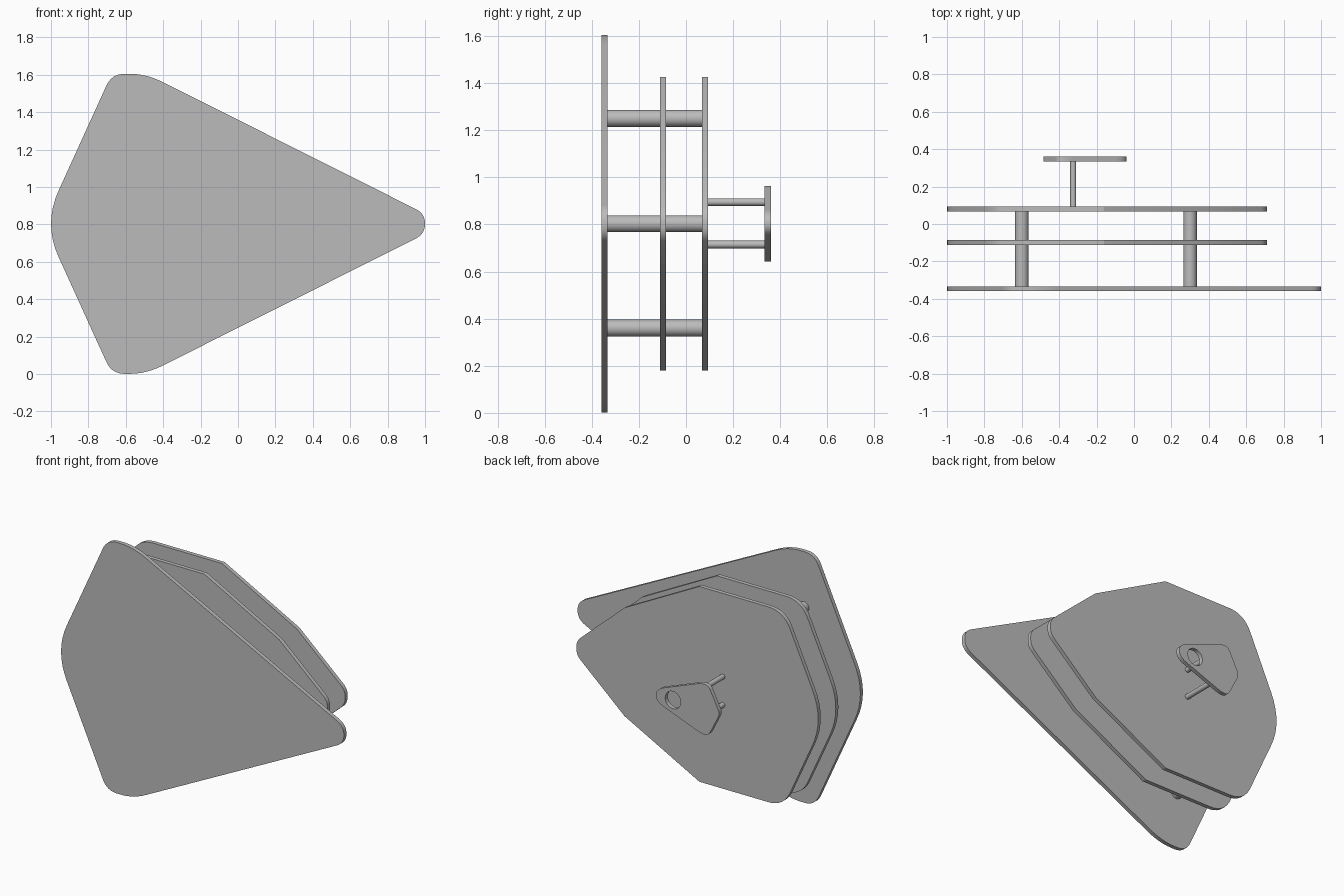
import bpy
import math
from mathutils import Vector

cube = bpy.data.objects.get("Cube")
if cube:
    bpy.data.objects.remove(cube, do_unlink=True)

MID = 0.803  # height of the symmetry line

grey = bpy.data.materials.new("plain_grey")
grey.use_nodes = True
colour = (0.5, 0.5, 0.5, 1)
grey.diffuse_color = colour
grey.node_tree.nodes["Principled BSDF"].inputs["Base Color"].default_value = colour


def finish(obj, name):
    """Name, colour and smooth the active object."""
    obj.name = name
    obj.data.materials.clear()
    obj.data.materials.append(grey)
    bpy.ops.object.select_all(action='DESELECT')
    obj.select_set(True)
    bpy.context.view_layer.objects.active = obj
    bpy.ops.object.shade_smooth_by_angle(angle=math.radians(25))


def rounded_outline(half, steps=8):
    """Mirror a half outline (x, height above middle, corner trim) and round it."""
    corners = half + [(x, -h, t) for x, h, t in reversed(half) if h > 0]
    pts = [Vector((x, h)) for x, h, _ in corners]
    out = []
    for i, (_, _, trim) in enumerate(corners):
        p, before, after = pts[i], pts[i - 1], pts[(i + 1) % len(pts)]
        if trim == 0:
            out.append(p)
            continue
        a = p + (before - p).normalized() * min(trim, (before - p).length * 0.49)
        b = p + (after - p).normalized() * min(trim, (after - p).length * 0.49)
        for s in range(steps + 1):
            t = s / steps
            out.append(a * (1 - t) ** 2 + p * 2 * t * (1 - t) + b * t ** 2)
    return out


def plate(name, half, y, thickness, hole=None):
    """Flat upright plate, with an optional round hole (x, height, radius)."""
    curve = bpy.data.curves.new(name, 'CURVE')
    curve.dimensions = '2D'
    curve.fill_mode = 'BOTH'
    curve.extrude = thickness / 2
    loops = [rounded_outline(half)]
    if hole:
        hx, hh, r = hole
        turns = [math.tau * i / 32 for i in range(32)]
        loops.append([Vector((hx + r * math.cos(a), hh + r * math.sin(a))) for a in turns])
    for loop in loops:
        spline = curve.splines.new('POLY')
        spline.points.add(len(loop) - 1)
        for point, co in zip(spline.points, loop):
            point.co = (co.x, co.y, 0, 1)
        spline.use_cyclic_u = True
    obj = bpy.data.objects.new(name, curve)
    bpy.context.collection.objects.link(obj)
    obj.location = (0, y, MID)
    obj.rotation_euler.x = math.pi / 2
    bpy.ops.object.select_all(action='DESELECT')
    obj.select_set(True)
    bpy.context.view_layer.objects.active = obj
    bpy.ops.object.convert(target='MESH')
    finish(bpy.context.object, name)


def rod(name, x, z, radius, y0, y1):
    bpy.ops.mesh.primitive_cylinder_add(
        vertices=32, radius=radius, depth=y1 - y0,
        location=(x, (y0 + y1) / 2, z), rotation=(math.pi / 2, 0, 0))
    finish(bpy.context.object, name)


# Outlines: upper half from the left tip over the top to the nose
front_half = [(-1.04, 0, 0.195), (-0.675, 0.802, 0.07),
              (-0.49, 0.802, 0.1), (1.0, 0.054, 0.055)]
inner_half = [(-1.04, 0, 0.195), (-0.755, 0.624, 0.11),
              (-0.16, 0.624, 0), (0.37, 0.346, 0), (0.71, 0.045, 0.04)]
small_half = [(-0.492, 0, 0.03), (-0.41, 0.161, 0.03),
              (-0.36, 0.161, 0.04), (-0.04, 0.04, 0.06)]

# Plates
plate("front_plate", front_half, -0.346, 0.026)
plate("middle_plate", inner_half, -0.098, 0.026)
plate("back_plate", inner_half, 0.08, 0.026)
plate("small_rear_plate", small_half, 0.347, 0.026, hole=(-0.16, 0, 0.055))

# Spacer rods through the three large plates
for label, x, z in (("upper", -0.6, 1.25), ("lower", -0.6, 0.36), ("nose", 0.3, MID)):
    rod(label + "_spacer_rod", x, z, 0.036, -0.34, 0.075)

# Thin rods carrying the small plate
for label, z in (("upper", 0.895), ("lower", 0.715)):
    rod(label + "_thin_rod", -0.325, z, 0.016, 0.085, 0.34)
